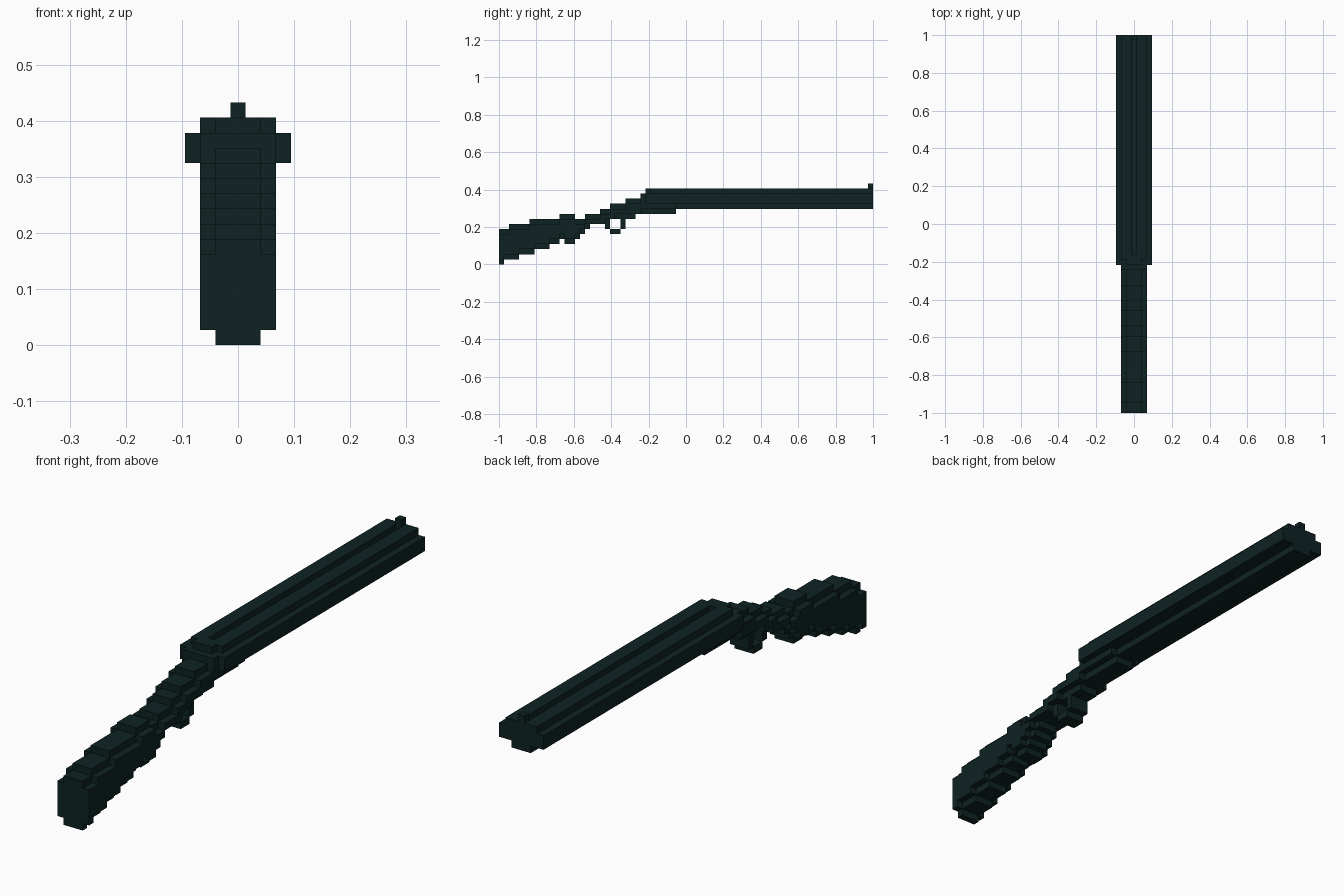
import bpy
import bmesh

cube = bpy.data.objects.get("Cube")
if cube:
    bpy.data.objects.remove(cube, do_unlink=True)

U = 2 / 74  # edge of one block

mat = bpy.data.materials.new("dark_teal")
mat.use_nodes = True
colour = (0.0045, 0.016, 0.0165, 1)
mat.diffuse_color = colour
mat.node_tree.nodes["Principled BSDF"].inputs["Base Color"].default_value = colour


def stepped(name, steps, width, x=0):
    """Extrude a stepped side profile across x.
    steps: (start, end, bottom, top) runs along y, all in blocks."""
    outline = []
    for a, b, lo, hi in steps:
        outline += [(a, hi), (b, hi)]
    for a, b, lo, hi in reversed(steps):
        outline += [(b, lo), (a, lo)]
    # drop repeated points where neighbouring steps share a height
    pts = [p for i, p in enumerate(outline) if p != outline[i - 1]]
    bm = bmesh.new()
    verts = [bm.verts.new(((x - width / 2) * U, -1 + y * U, z * U)) for y, z in pts]
    face = bm.faces.new(verts)
    ext = bmesh.ops.extrude_face_region(bm, geom=[face])
    moved = [v for v in ext["geom"] if isinstance(v, bmesh.types.BMVert)]
    bmesh.ops.translate(bm, verts=moved, vec=(width * U, 0, 0))
    bmesh.ops.recalc_face_normals(bm, faces=bm.faces)
    mesh = bpy.data.meshes.new(name)
    bm.to_mesh(mesh)
    bm.free()
    mesh.materials.append(mat)
    obj = bpy.data.objects.new(name, mesh)
    bpy.context.collection.objects.link(obj)
    return obj


# Narrow core of the stock, grip and receiver
stepped("stock_core", [
    (0, 1, 0, 7), (1, 2, 1, 7), (2, 4, 1, 8), (4, 6, 2, 8), (6, 7, 2, 9),
    (7, 10, 3, 9), (10, 12, 4, 9), (12, 13, 5, 10), (13, 15, 4, 10),
    (15, 16, 5, 9), (16, 17, 6, 9)], 3)
stepped("grip_core", [
    (17, 18, 7, 10), (18, 20, 8, 10), (20, 22, 8, 11), (22, 25, 9, 12)], 3)
stepped("receiver_core", [
    (25, 27, 9, 13), (27, 28, 10, 13), (28, 29, 10, 14), (29, 35, 10, 15)], 3)

# Wider side layer, set in one block from the core's top and bottom
stepped("stock_sides", [
    (0, 1, 1, 6), (1, 2, 2, 6), (2, 4, 2, 7), (4, 6, 3, 7), (6, 7, 3, 8),
    (7, 10, 4, 8), (10, 12, 5, 8), (12, 13, 6, 9), (13, 15, 5, 9),
    (15, 16, 6, 8), (16, 17, 7, 8)], 5)
stepped("grip_sides", [
    (17, 20, 8, 9), (20, 21, 8, 10), (21, 22, 9, 10), (22, 23, 9, 11),
    (23, 25, 10, 11)], 5)
stepped("receiver_sides", [
    (25, 28, 10, 12), (28, 29, 11, 14), (29, 35, 11, 14)], 5)

# Trigger guard
stepped("guard_front", [(24, 25, 7, 9)], 3)
stepped("guard_bottom", [(22, 24, 6, 7)], 3)
stepped("guard_rear", [(21, 22, 7, 8)], 3)

# Twin barrels with a groove between them on top
stepped("barrel_block", [(29, 74, 12, 14)], 7)
for side, name in ((1, "left"), (-1, "right")):
    stepped("barrel_top_" + name, [(30, 74, 14, 15)], 2, side * 1.5)
stepped("under_rib", [(35, 74, 11, 12)], 3)
stepped("front_sight", [(73, 74, 14, 16)], 1)

# Open the groove: the receiver core only reaches full height at its rear
core = bpy.data.objects["receiver_core"].data
for v in core.vertices:
    if v.co.z > 14.5 * U and v.co.y > -1 + 32 * U:
        v.co.y = -1 + 31 * U
bm = bmesh.new()
bm.from_mesh(core)
bm.verts.ensure_lookup_table()
# Square off the step hidden inside the barrels
for v in bm.verts:
    if v.co.z < 10.5 * U and v.co.y > -1 + 34 * U:
        v.co.y = -1 + 35 * U
bm.free()
bpy.data.objects.remove(bpy.data.objects["receiver_core"], do_unlink=True)
stepped("receiver_core", [
    (25, 27, 9, 13), (27, 28, 10, 13), (28, 29, 10, 14), (29, 31, 10, 15),
    (31, 35, 10, 14)], 3)
